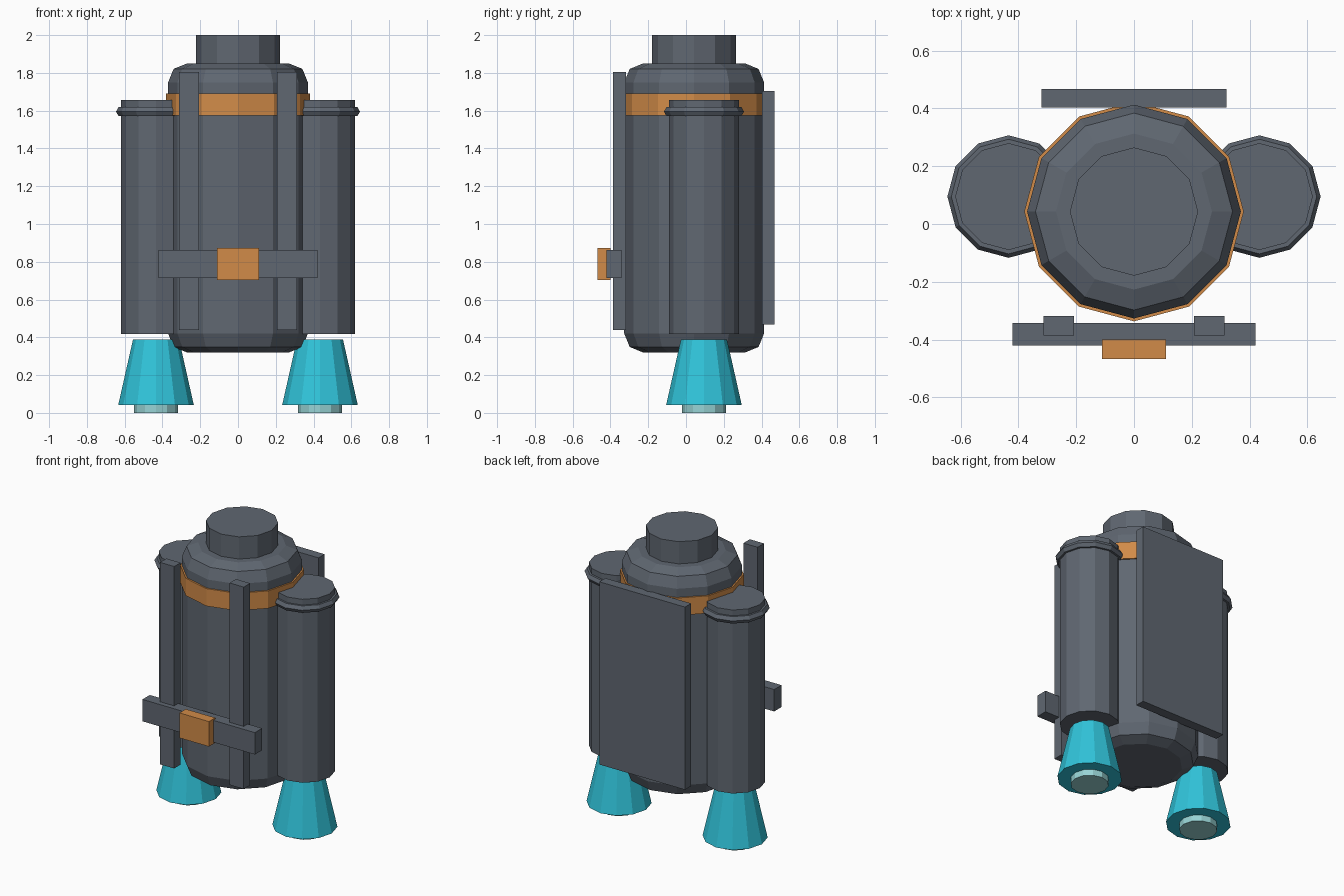
import bpy
import bmesh
from math import cos, sin, tau

cube = bpy.data.objects.get("Cube")
if cube:
    bpy.data.objects.remove(cube, do_unlink=True)


def material(name, colour):
    mat = bpy.data.materials.new(name)
    mat.use_nodes = True
    mat.diffuse_color = (*colour, 1)
    bsdf = next(n for n in mat.node_tree.nodes if n.type == "BSDF_PRINCIPLED")
    bsdf.inputs["Base Color"].default_value = (*colour, 1)
    return mat


grey = material("slate grey", (0.115, 0.135, 0.165))
orange = material("orange", (0.64, 0.26, 0.065))
cyan = material("cyan", (0.03, 0.55, 0.70))
pale = material("pale cyan", (0.31, 0.65, 0.66))

SIDES = 12


def finish(bm, name, mat):
    bmesh.ops.recalc_face_normals(bm, faces=bm.faces)
    mesh = bpy.data.meshes.new(name)
    bm.to_mesh(mesh)
    bm.free()
    mesh.materials.append(mat)
    obj = bpy.data.objects.new(name, mesh)
    bpy.context.collection.objects.link(obj)
    return obj


def lathe(name, profile, x, y, mat, closed=False):
    """Turn (radius, height) points around a vertical axis at x, y.
    A closed profile makes a hoop, an open one is capped at both ends."""
    bm = bmesh.new()
    rings = [[bm.verts.new((x + r * cos(tau * i / SIDES),
                            y + r * sin(tau * i / SIDES), z))
              for i in range(SIDES)] for r, z in profile]
    pairs = list(zip(rings, rings[1:]))
    if closed:
        pairs.append((rings[-1], rings[0]))
    else:
        bm.faces.new(rings[0])
        bm.faces.new(rings[-1])
    for low, high in pairs:
        for i in range(SIDES):
            j = (i + 1) % SIDES
            bm.faces.new((low[i], low[j], high[j], high[i]))
    return finish(bm, name, mat)


def box(name, xs, ys, zs, mat):
    """Box from its low and high limit on each axis."""
    bm = bmesh.new()
    bmesh.ops.create_cube(bm, size=1)
    for v in bm.verts:
        v.co = [(a + b) / 2 + c * (b - a)
                for c, (a, b) in zip(v.co, (xs, ys, zs))]
    return finish(bm, name, mat)


# Central tank with rounded ends, its neck and its band
BODY_Y = 0.043
lathe("main_tank", [(0.27, 0.32), (0.341, 0.349), (0.37, 0.42),
                    (0.37, 1.75), (0.341, 1.821), (0.27, 1.85)],
      0, BODY_Y, grey)
lathe("neck", [(0.222, 1.80), (0.222, 2.0)], 0, BODY_Y, grey)
lathe("tank_band", [(0.38, 1.574), (0.38, 1.692)], 0, BODY_Y, orange)

# Side boosters, nozzles and front straps
for side, s in (("left", 1), ("right", -1)):
    x, y = s * 0.434, 0.095
    lathe(side + "_booster", [(0.185, 0.417), (0.185, 1.657)], x, y, grey)
    hoop = [(0.185 + 0.027 * cos(tau * k / 6), 1.595 + 0.027 * sin(tau * k / 6))
            for k in range(6)]
    lathe(side + "_booster_hoop", hoop, x, y, grey, closed=True)
    lathe(side + "_nozzle", [(0.2, 0.042), (0.122, 0.388)], x, y, cyan)
    lathe(side + "_nozzle_core", [(0.117, 0), (0.117, 0.06)], x, y, pale)
    box(side + "_strap", (s * 0.26 - 0.053, s * 0.26 + 0.053),
        (-0.386, -0.318), (0.44, 1.805), grey)

# Belt, buckle and back plate
box("belt", (-0.42, 0.42), (-0.42, -0.342), (0.715, 0.863), grey)
box("buckle", (-0.11, 0.11), (-0.468, -0.40), (0.704, 0.873), orange)
box("back_plate", (-0.32, 0.32), (0.403, 0.468), (0.468, 1.703), grey)
